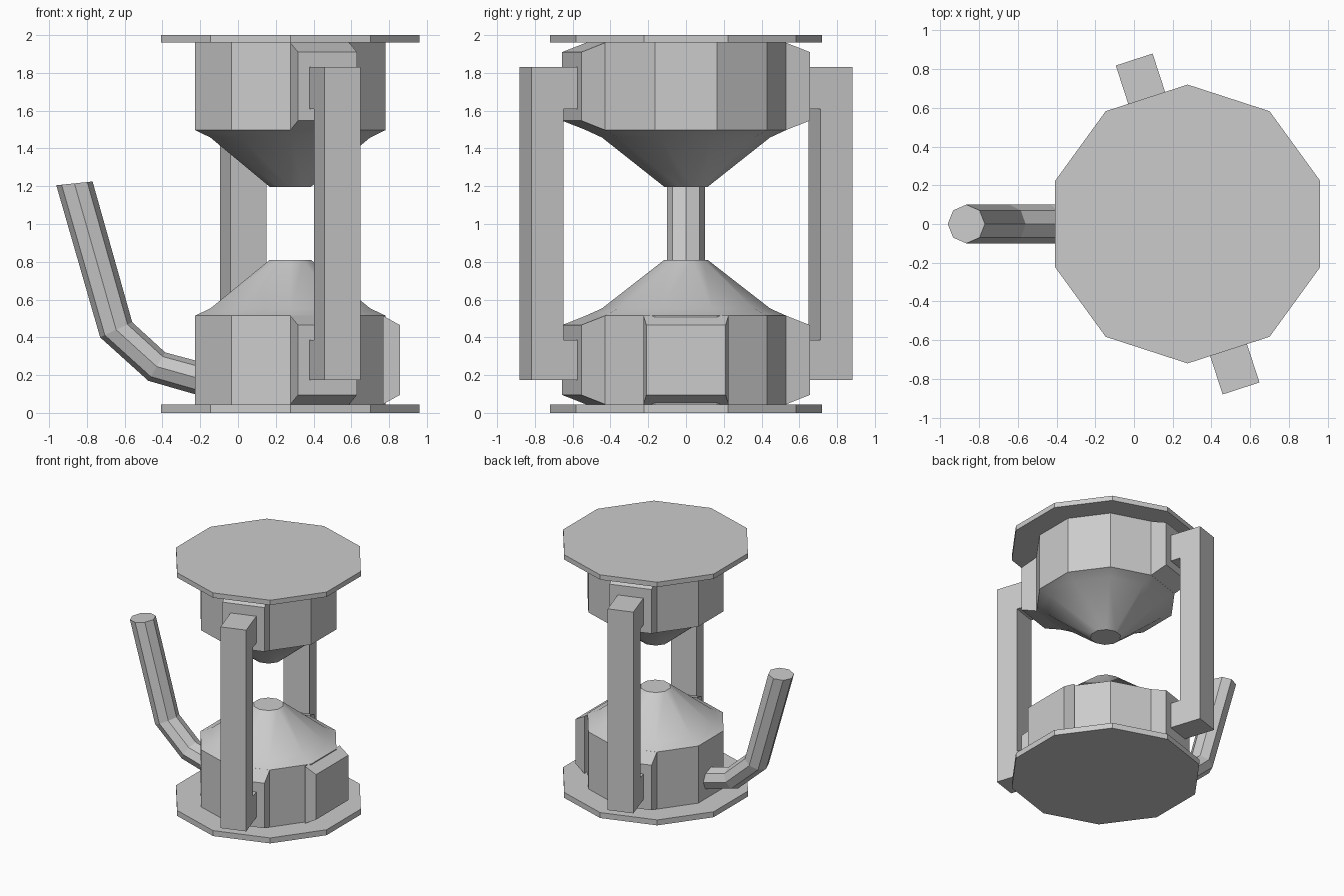
import bpy, bmesh
from math import cos, sin, pi, radians

if "Cube" in bpy.data.objects:
    bpy.data.objects.remove(bpy.data.objects["Cube"])

CX = 0.277  # x of the hourglass axis


def finish(name, verts, faces, smooth=None):
    me = bpy.data.meshes.new(name)
    me.from_pydata(verts, [], faces)
    bm = bmesh.new()
    bm.from_mesh(me)
    bmesh.ops.recalc_face_normals(bm, faces=bm.faces)
    bm.to_mesh(me)
    bm.free()
    ob = bpy.data.objects.new(name, me)
    bpy.context.collection.objects.link(ob)
    if smooth:
        bpy.ops.object.select_all(action='DESELECT')
        ob.select_set(True)
        bpy.context.view_layer.objects.active = ob
        bpy.ops.object.shade_smooth_by_angle(angle=radians(smooth))
    return ob


def loft(name, rings, smooth=None):
    n = len(rings[0])
    verts = [p for r in rings for p in r]
    faces = [list(range(n)), list(range(len(verts) - n, len(verts)))]
    for k in range(len(rings) - 1):
        for i in range(n):
            j = (i + 1) % n
            faces.append([k*n + i, k*n + j, (k+1)*n + j, (k+1)*n + i])
    return finish(name, verts, faces, smooth)


def decagon(r, z):
    return [(CX + r*cos(radians(18 + 36*i)), r*sin(radians(18 + 36*i)), z) for i in range(10)]


def radial(angle, r, t, z):
    # point given by distance from the axis, sideways offset and height
    a = radians(angle)
    return (CX + r*cos(a) - t*sin(a), r*sin(a) + t*cos(a), z)


def rect(angle, r, w, z0, z1):
    return [radial(angle, r, t, z) for t, z in ((-w, z0), (w, z0), (w, z1), (-w, z1))]


# End plates
loft("bottom_plate", [decagon(0.72, 0), decagon(0.72, 0.045)])
loft("top_plate", [decagon(0.72, 1.96), decagon(0.72, 2.0)])

# Bulbs with a conical neck
loft("lower_bulb", [decagon(r, z) for r, z in
     ((0.53, 0.045), (0.53, 0.515), (0.445, 0.553), (0.115, 0.81))], 32)
loft("upper_bulb", [decagon(r, z) for r, z in
     ((0.53, 1.96), (0.53, 1.497), (0.445, 1.458), (0.115, 1.197))], 32)

# Raised pads and C-shaped posts on two opposite sides
for side, ang in (("front", -72), ("back", 108)):
    for lvl, z0, z1 in (("lower", 0.045, 0.515), ("upper", 1.497, 1.96)):
        loft(f"{side}_{lvl}_pad", [rect(ang, 0.503, 0.164, z0, z1),
                                   rect(ang, 0.636, 0.164, z0 + 0.05, z1 - 0.05)])
    outline = ((0.893, 0.175), (0.893, 1.83), (0.62, 1.83), (0.62, 1.61),
               (0.715, 1.61), (0.715, 0.385), (0.62, 0.385), (0.62, 0.175))
    loft(f"{side}_post", [[radial(ang, r, t, z) for r, z in outline] for t in (-0.1, 0.1)])

# Wide pad on the right of the lower bulb
loft("right_lower_pad", [rect(0, 0.49, 0.225, 0.045, 0.515),
                         rect(0, 0.58, 0.21, 0.095, 0.465)])

# Bent octagonal tube: each ring spans a lower and an upper (x, z) point
spans = (((-0.18, 0.085), (-0.18, 0.265)), ((-0.475, 0.17), (-0.385, 0.32)),
         ((-0.73, 0.40), (-0.56, 0.48)), ((-0.962, 1.205), (-0.77, 1.225)))
rings = []
for (x0, z0), (x1, z1) in spans:
    ring = []
    for i in range(8):
        a = i*pi/4
        f = 0.5 + 0.5*cos(a)
        ring.append((x0 + (x1 - x0)*f, 0.1*sin(a), z0 + (z1 - z0)*f))
    rings.append(ring)
loft("side_tube", rings)
